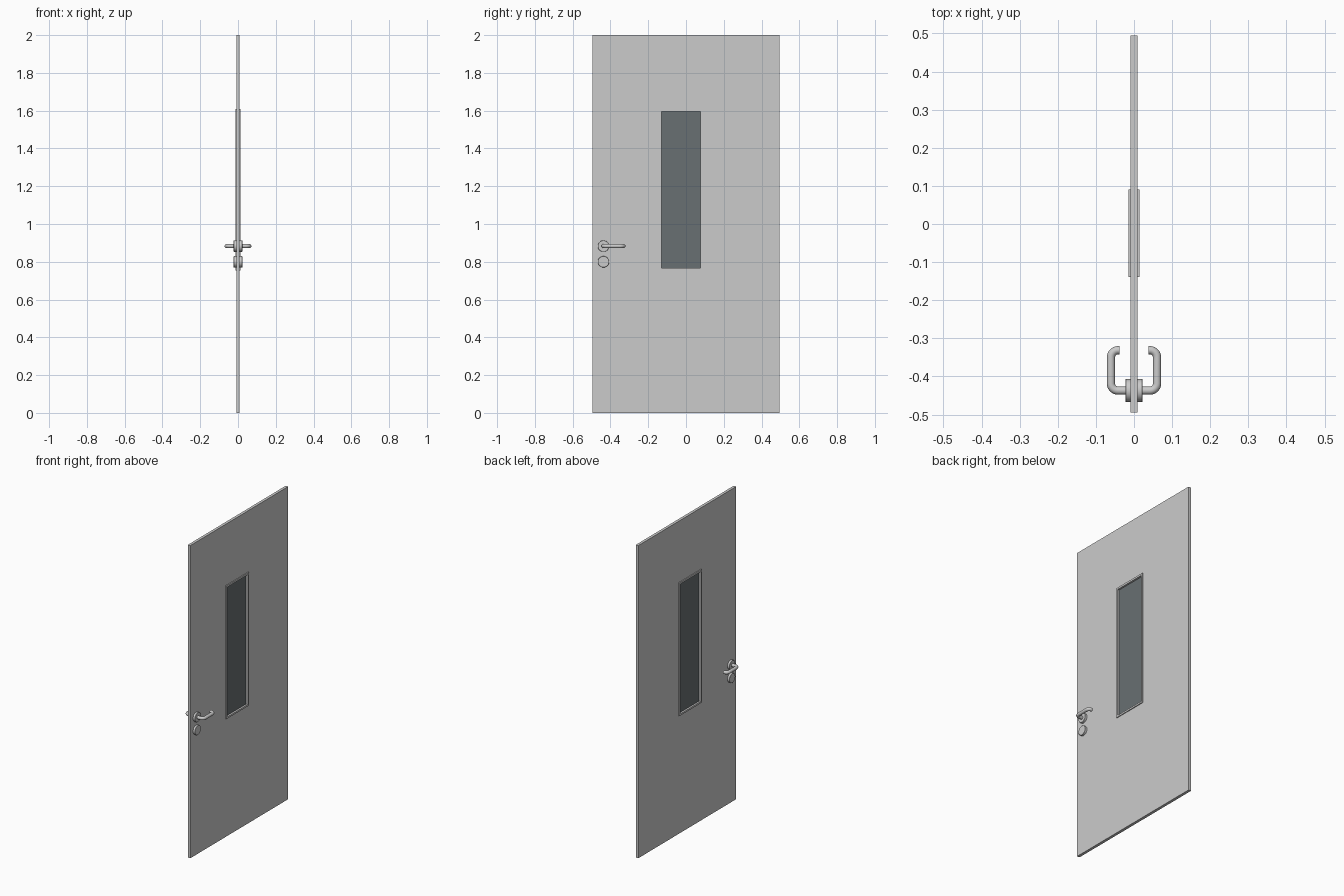
import bpy, bmesh, math
from mathutils import Vector

if "Cube" in bpy.data.objects:
    bpy.data.objects.remove(bpy.data.objects["Cube"])


def finish(name, bm, smooth=False):
    bmesh.ops.recalc_face_normals(bm, faces=bm.faces)
    me = bpy.data.meshes.new(name)
    bm.to_mesh(me)
    bm.free()
    ob = bpy.data.objects.new(name, me)
    bpy.context.collection.objects.link(ob)
    if smooth:
        shade(ob)
    return ob


def shade(ob):
    bpy.ops.object.select_all(action='DESELECT')
    ob.select_set(True)
    bpy.context.view_layer.objects.active = ob
    bpy.ops.object.shade_smooth_by_angle(angle=math.radians(35))


def rect_ring(name, profile):
    """Sweep a closed profile of (x, y0, y1, z0, z1) rectangles into a ring."""
    bm = bmesh.new()
    loops = [[bm.verts.new((x, y, z)) for y, z in
              ((y0, z0), (y1, z0), (y1, z1), (y0, z1))]
             for x, y0, y1, z0, z1 in profile]
    for i, a in enumerate(loops):
        b = loops[(i + 1) % len(loops)]
        for k in range(4):
            n = (k + 1) % 4
            bm.faces.new((a[k], a[n], b[n], b[k]))
    return finish(name, bm)


def lathe_x(name, profile, y, z, side, seg=32):
    """Revolve (x, radius) points about an x-parallel axis, capped."""
    bm = bmesh.new()
    rings = [[bm.verts.new((side * x, y + r * math.cos(2 * math.pi * i / seg),
                            z + r * math.sin(2 * math.pi * i / seg)))
              for i in range(seg)] for x, r in profile]
    for a, b in zip(rings, rings[1:]):
        for i in range(seg):
            n = (i + 1) % seg
            bm.faces.new((a[i], a[n], b[n], b[i]))
    bm.faces.new(rings[0])
    bm.faces.new(rings[-1])
    return finish(name, bm, True)


def rounded_path(pts, radius, steps=8):
    """Round each right-angle corner of a polyline with an arc."""
    out = [pts[0]]
    for p, c, n in zip(pts, pts[1:], pts[2:]):
        u, v = (p - c).normalized(), (n - c).normalized()
        o = c + (u + v) * radius
        for i in range(steps + 1):
            t = i / steps * math.pi / 2
            out.append(o - radius * (v * math.cos(t) + u * math.sin(t)))
    return out + [pts[-1]]


def tube(name, pts, r):
    cu = bpy.data.curves.new(name, 'CURVE')
    cu.dimensions = '3D'
    cu.bevel_depth, cu.bevel_resolution, cu.use_fill_caps = r, 4, True
    sp = cu.splines.new('POLY')
    sp.points.add(len(pts) - 1)
    for q, p in zip(sp.points, pts):
        q.co = (*p, 1)
    ob = bpy.data.objects.new(name, cu)
    bpy.context.collection.objects.link(ob)
    bpy.ops.object.select_all(action='DESELECT')
    ob.select_set(True)
    bpy.context.view_layer.objects.active = ob
    bpy.ops.object.convert(target='MESH')
    shade(bpy.context.object)


# Door leaf with window opening
leaf = (-0.495, 0.495, 0, 2)
outer = (-0.139, 0.09, 0.755, 1.608)
inner = (-0.129, 0.078, 0.766, 1.596)
T = 0.009
rect_ring("door_leaf", [(-T, *leaf), (T, *leaf), (T, *outer), (-T, *outer)])

# Window frame standing slightly proud on both faces
F = 0.0145
rect_ring("window_frame", [(-F, *outer), (F, *outer), (F, *inner), (-F, *inner)])

# Dark glass pane
bm = bmesh.new()
bmesh.ops.create_cube(bm, size=1)
y0, y1, z0, z1 = inner
for v in bm.verts:
    v.co = (v.co.x * 0.006, (y0 + y1) / 2 + v.co.y * (y1 - y0),
            (z0 + z1) / 2 + v.co.z * (z1 - z0))
glass = finish("window_glass", bm)
mat = bpy.data.materials.new("dark_glass")
mat.diffuse_color = (0.14, 0.16, 0.17, 1)
mat.use_nodes = True
mat.node_tree.nodes["Principled BSDF"].inputs["Base Color"].default_value = mat.diffuse_color
glass.data.materials.append(mat)

# Handle sets on both faces
HY, HZ = -0.437, 0.883
disc = [(0.008, 0.03), (0.0215, 0.03), (0.0225, 0.029)]
for side, label in ((-1, "left"), (1, "right")):
    lathe_x("handle_rosette_" + label, disc, HY, HZ, side)
    lathe_x("lock_rosette_" + label, disc, HY, 0.8, side)
    path = [Vector((side * x, y, HZ)) for x, y in
            ((0.02, HY), (0.0605, HY), (0.0605, -0.331), (0.038, -0.331))]
    tube("lever_" + label, rounded_path(path, 0.019), 0.0108)
